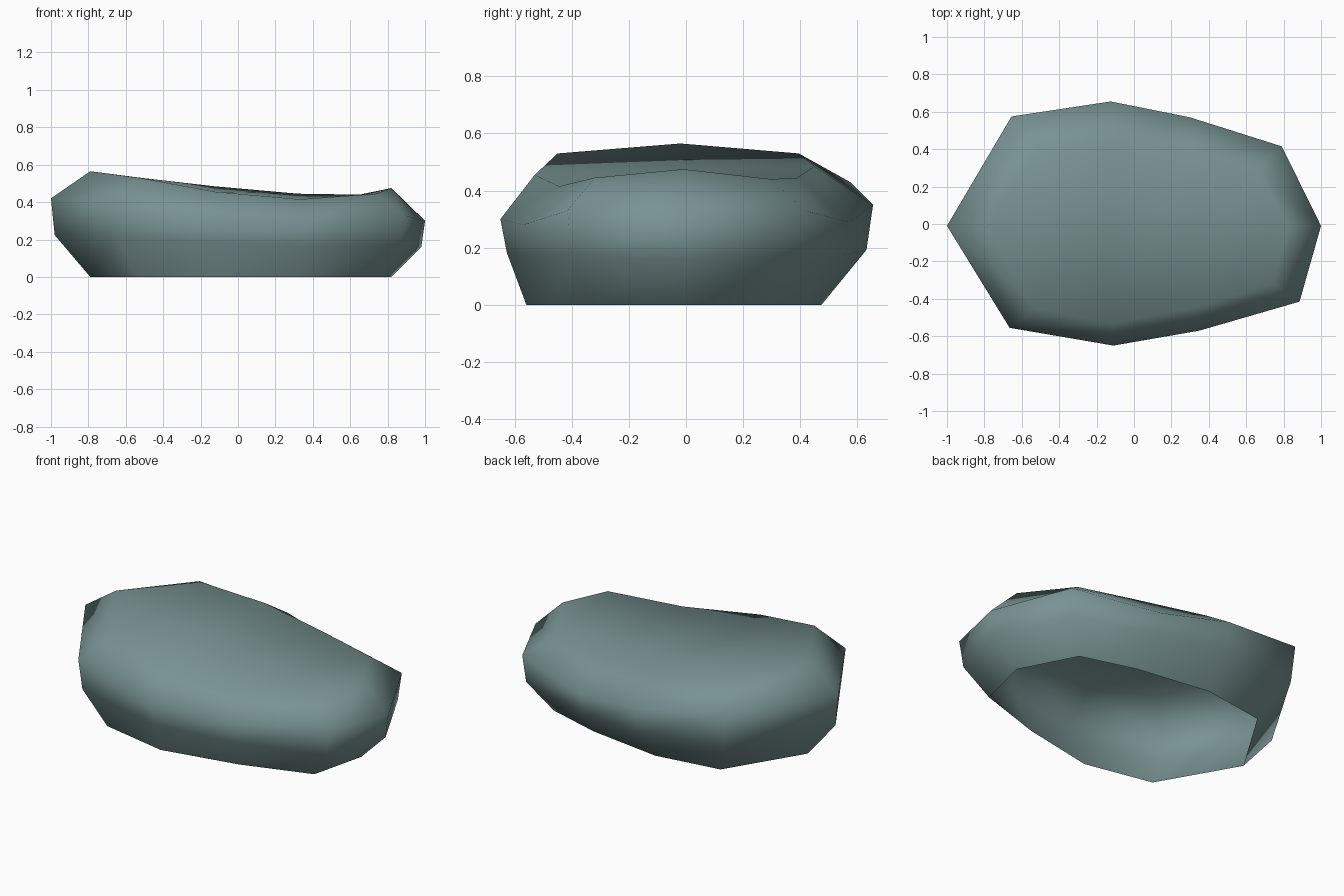
import bpy, bmesh

if "Cube" in bpy.data.objects:
    bpy.data.objects.remove(bpy.data.objects["Cube"])

# Rock stations, counter-clockwise from the left end:
# (top rim x, y, z), (widest belt x, y, z)
STATIONS = [
    ((-0.79, -0.02, 0.565), (-1.00, -0.01, 0.42)),
    ((-0.53, -0.45, 0.53), (-0.665, -0.555, 0.39)),
    ((-0.12, -0.53, 0.455), (-0.11, -0.65, 0.30)),
    ((0.33, -0.445, 0.415), (0.35, -0.57, 0.28)),
    ((0.74, -0.32, 0.445), (0.885, -0.415, 0.33)),
    ((0.82, -0.01, 0.475), (1.00, -0.01, 0.30)),
    ((0.65, 0.30, 0.44), (0.79, 0.415, 0.33)),
    ((0.32, 0.39, 0.445), (0.30, 0.57, 0.29)),
    ((-0.13, 0.45, 0.485), (-0.125, 0.655, 0.35)),
    ((-0.52, 0.395, 0.53), (-0.655, 0.575, 0.43)),
]
N = len(STATIONS)

stone = bpy.data.materials.new("grey_green_stone")
stone.diffuse_color = (0.19, 0.29, 0.29, 1)
stone.use_nodes = True
stone.node_tree.nodes["Principled BSDF"].inputs["Base Color"].default_value = stone.diffuse_color

bm = bmesh.new()

# Four rings: ground outline, lower belt, upper belt, top rim
ground = [bm.verts.new((t[0], t[1] * 1.055, 0)) for t, b in STATIONS]
lower = [bm.verts.new((b[0] * 0.98, b[1] * 0.965, 0.12 + 0.2 * b[2] - 0.02 * b[0]))
         for t, b in STATIONS]
upper = [bm.verts.new(b) for t, b in STATIONS]
rim = [bm.verts.new(t) for t, b in STATIONS]

# Side walls; the underside stays open
for a, b in ((ground, lower), (lower, upper), (upper, rim)):
    for i in range(N):
        j = (i + 1) % N
        bm.faces.new((a[i], a[j], b[j], b[i]))

# Sagging top, bridged front to back in strips
bm.faces.new((rim[0], rim[1], rim[N - 1]))
for i in range(1, N // 2 - 1):
    bm.faces.new((rim[i], rim[i + 1], rim[N - i - 1], rim[N - i]))
bm.faces.new((rim[4], rim[5], rim[6]))

for f in bm.faces:
    f.smooth = True

mesh = bpy.data.meshes.new("rock")
bm.to_mesh(mesh)
bm.free()
mesh.materials.append(stone)
rock = bpy.data.objects.new("rock", mesh)
bpy.context.collection.objects.link(rock)
